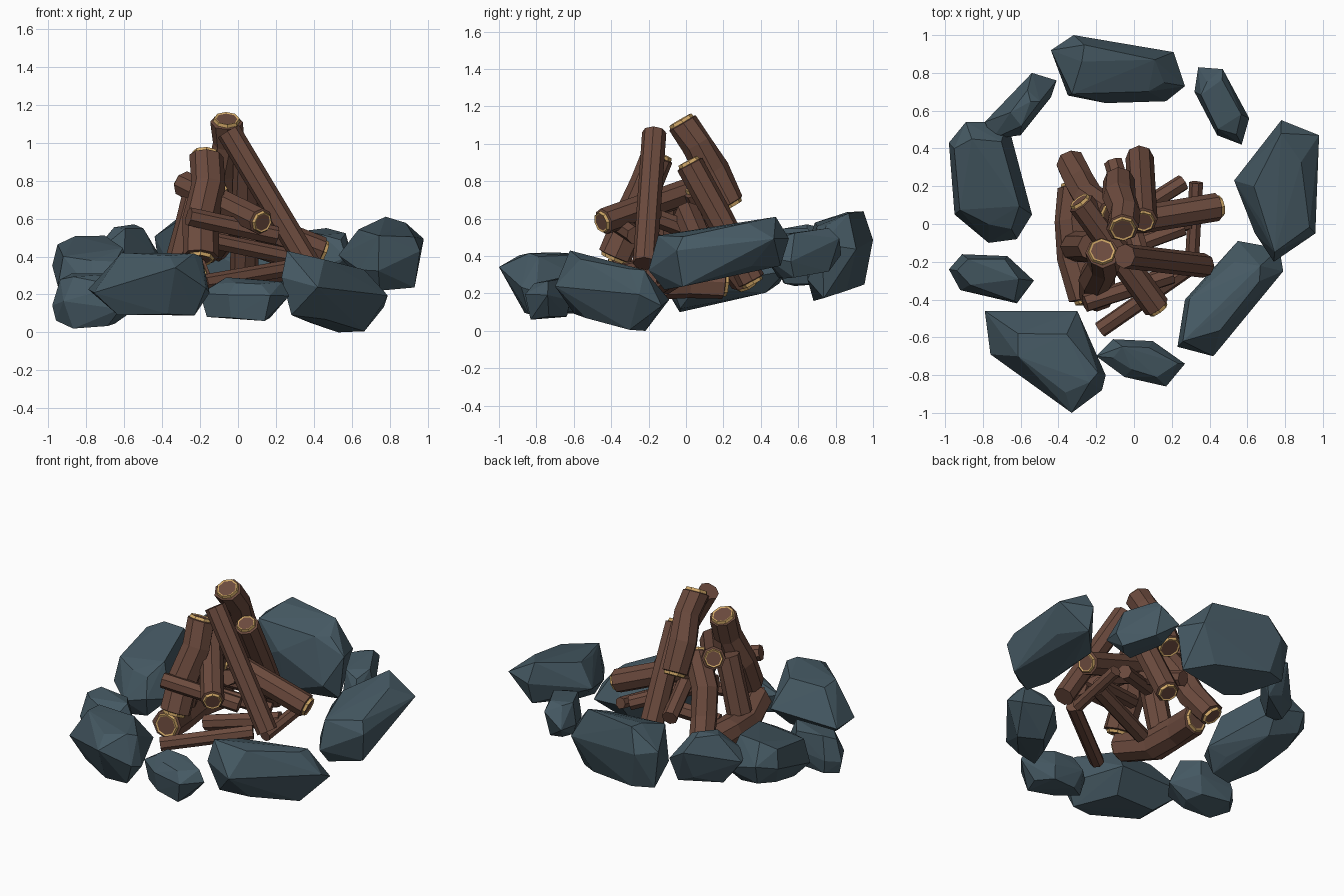
import bpy, bmesh, math, random
from mathutils import Vector

if "Cube" in bpy.data.objects:
    bpy.data.objects.remove(bpy.data.objects["Cube"])


def material(name, rgb):
    m = bpy.data.materials.new(name)
    m.diffuse_color = (*rgb, 1)
    m.use_nodes = True
    m.node_tree.nodes["Principled BSDF"].inputs["Base Color"].default_value = m.diffuse_color
    return m


STONE = material("slate_stone", (0.06, 0.10, 0.125))
BARK = material("bark", (0.15, 0.07, 0.048))
WOOD = material("cut_wood", (0.65, 0.40, 0.14))


def finish(bm, name, mats):
    bmesh.ops.recalc_face_normals(bm, faces=bm.faces[:])
    me = bpy.data.meshes.new(name)
    bm.to_mesh(me)
    bm.free()
    for m in mats:
        me.materials.append(m)
    ob = bpy.data.objects.new(name, me)
    bpy.context.collection.objects.link(ob)
    return ob


def rock(name, outline, z0, z1, seed, tilt=0.25, shrink=(0.5, 0.92)):
    """Faceted boulder: hull of a plan outline with shrunken top and bottom."""
    rnd = random.Random(seed)
    n = len(outline)
    cx = sum(p[0] for p in outline) / n
    cy = sum(p[1] for p in outline) / n
    pts = []
    for x, y in outline:
        lean = tilt * (y - cy)
        pts.append(Vector((x, y, lean + rnd.uniform(-0.07, 0.07))))
        for h in (-0.17, 0.17):
            k = rnd.uniform(*shrink)
            pts.append(Vector((cx + (x - cx) * k, cy + (y - cy) * k,
                               lean * k + h * rnd.uniform(0.75, 1.1))))
    lo = min(p.z for p in pts)
    hi = max(p.z for p in pts)
    bm = bmesh.new()
    for p in pts:
        bm.verts.new((p.x, p.y, z0 + (p.z - lo) / (hi - lo) * (z1 - z0)))
    bmesh.ops.convex_hull(bm, input=bm.verts[:])
    loose = [v for v in bm.verts if not v.link_faces]
    bmesh.ops.delete(bm, geom=loose, context='VERTS')
    finish(bm, name, [STONE])


def log(name, path, r, sides=8, rings=True, bumps=0.0, seed=1):
    """Faceted log along a path; cut ends carry a pale growth ring."""
    rnd = random.Random(seed)
    path = [Vector(p) for p in path]
    d = (path[-1] - path[0]).normalized()
    u = d.orthogonal().normalized()
    v = d.cross(u)
    bm = bmesh.new()

    def loop(c, rad, wob=0.0):
        out = []
        for i in range(sides):
            a = 2 * math.pi * i / sides
            k = rad * (1 + rnd.uniform(-wob, wob))
            out.append(bm.verts.new(c + (u * math.cos(a) + v * math.sin(a)) * k))
        return out

    def bridge(a, b, mat):
        for i in range(sides):
            j = (i + 1) % sides
            bm.faces.new((a[i], a[j], b[j], b[i])).material_index = mat

    body = [loop(p, r * (1 + rnd.uniform(-bumps, bumps)), bumps) for p in path]
    for a, b in zip(body, body[1:]):
        bridge(a, b, 0)
    for end, c, s in ((body[0], path[0], -1), (body[-1], path[-1], 1)):
        if rings:
            lip = loop(c + d * s * 0.004, r * 0.82)
            ring = loop(c + d * s * 0.022, r * 0.76)
            core = loop(c + d * s * 0.018, r * 0.64)
            bridge(end, lip, 0)
            bridge(lip, ring, 1)
            bridge(ring, core, 1)
            end = core
        bm.faces.new(end)
    finish(bm, name, [BARK, WOOD])


# Ring of stones
rock("back_rock", [(-.44, .92), (-.32, 1.0), (.21, .91), (.27, .73), (.17, .65),
                   (-.15, .64), (-.35, .68)], .16, .64, 2, .2)
rock("back_right_rock", [(.32, .70), (.34, .83), (.47, .82), (.61, .56), (.57, .42),
                         (.44, .47)], .28, .55, 3)
rock("right_rock", [(.53, .23), (.78, .55), (.98, .47), (.96, -.05), (.74, -.20),
                    (.64, -.05)], .22, .61, 4)
rock("front_right_rock", [(.23, -.65), (.27, -.40), (.55, -.09), (.77, -.13),
                          (.79, -.25), (.42, -.70)], 0, .43, 5, -.3)
rock("front_rock", [(-.20, -.70), (-.11, -.61), (.10, -.62), (.27, -.74), (.17, -.86),
                    (-.05, -.81)], .06, .29, 6, .1)
rock("front_left_rock", [(-.79, -.46), (-.30, -.46), (-.15, -.80), (-.17, -.88),
                         (-.33, -1.0), (-.76, -.69)], .09, .42, 7, -.05)
rock("left_small_rock", [(-.98, -.24), (-.91, -.16), (-.67, -.17), (-.53, -.30),
                         (-.62, -.42), (-.92, -.35)], .02, .31, 8)
rock("left_rock", [(-.98, .43), (-.89, .54), (-.67, .54), (-.54, .05), (-.62, -.08),
                   (-.77, -.10), (-.95, .05)], .10, .51, 9)
rock("back_left_rock", [(-.79, .54), (-.54, .80), (-.41, .76), (-.44, .67),
                        (-.60, .47), (-.75, .45)], .24, .57, 10, .25, (.2, .8))

# Leaning logs of the teepee
log("tall_back_log", [(-.06, -.02, 1.11), (-.05, .06, 1.0), (-.08, .14, .85),
                      (-.08, .23, .68)], .088, bumps=.06, seed=1)
log("tall_right_log", [(-.05, -.17, 1.06), (.37, -.22, .36)], .065, rings=False)
log("front_left_log", [(-.17, -.15, .93), (-.16, -.21, .78), (-.20, -.29, .6),
                       (-.20, -.38, .40)], .092, bumps=.07, seed=4)
log("back_log", [(.05, .02, .89), (.04, .18, .6), (.03, .35, .27)], .075)
log("back_left_log", [(-.12, .06, .76), (-.24, .14, .58), (-.28, .21, .42),
                      (-.34, .32, .26)], .08, bumps=.08, seed=6)
log("left_leaning_log", [(-.22, -.12, .70), (-.26, -.12, .55), (-.31, -.12, .34)],
    .08, rings=False, bumps=.05, seed=7)

# Crossing and ground logs
log("crossing_log", [(.12, -.44, .585), (-.28, .11, .78)], .072)
log("right_log", [(-.05, .01, .62), (.44, .09, .43)], .075)
log("ground_left_log", [(-.31, .20, .26), (-.33, .02, .27), (-.31, -.18, .26),
                        (-.24, -.40, .31)], .095, bumps=.08, seed=9)

# Thin kindling sticks
sticks = [((-.26, -.42, .61), (.20, -.27, .51), .05),
          ((-.18, -.56, .26), (.28, -.24, .34), .045),
          ((.33, .22, .36), (.31, -.16, .29), .038),
          ((-.12, -.02, .51), (.26, .22, .38), .045),
          ((-.11, .33, .42), (.03, -.15, .60), .05),
          ((-.16, -.12, .24), (.30, .02, .33), .05),
          ((-.12, -.16, .48), (.26, -.02, .40), .045)]
for i, (a, b, r) in enumerate(sticks):
    log(f"kindling_stick_{i + 1}", [a, b], r, sides=7, rings=False)
